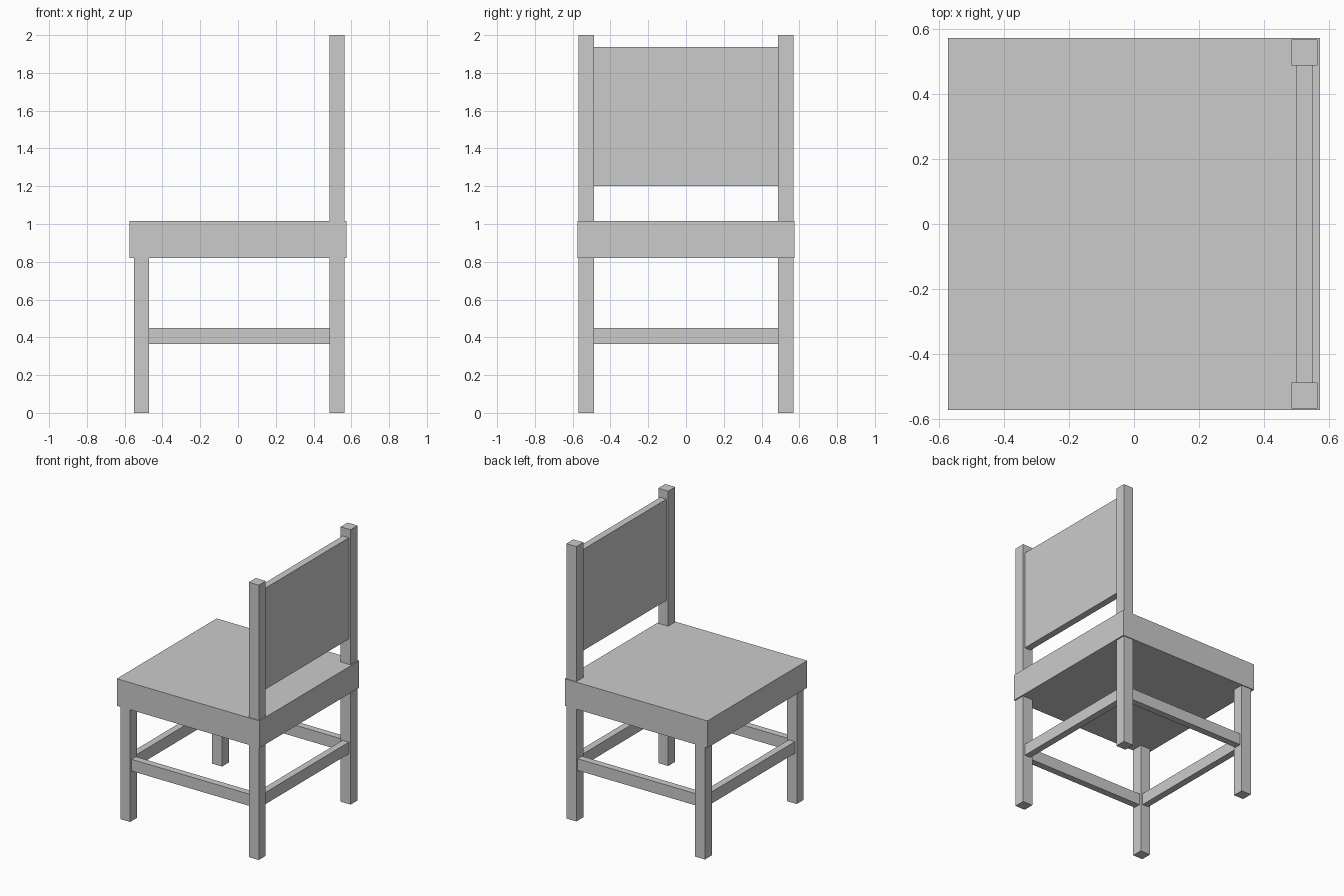
import bpy

if "Cube" in bpy.data.objects:
    bpy.data.objects.remove(bpy.data.objects["Cube"])

LEG = 0.08       # leg cross-section
RAIL = 0.05      # rail and back panel thickness
FRONT_X, BACK_X, SIDE_Y = -0.51, 0.525, 0.528   # leg centre lines


def box(name, x, y, z):
    """Add a box from (min, max) ranges on each axis."""
    ranges = (x, y, z)
    bpy.ops.mesh.primitive_cube_add(size=1, location=[(a + b) / 2 for a, b in ranges])
    obj = bpy.context.object
    obj.name = name
    obj.scale = [b - a for a, b in ranges]
    bpy.ops.object.transform_apply(location=False, rotation=False, scale=True)
    return obj


def around(centre, width):
    return (centre - width / 2, centre + width / 2)


# Gaps between the legs
span_x = (FRONT_X + LEG / 2, BACK_X - LEG / 2)
span_y = (-SIDE_Y + LEG / 2, SIDE_Y - LEG / 2)
rail_z = (0.365, 0.45)

# Seat
box("seat", (-0.574, 0.574), (-0.574, 0.574), (0.82, 1.017))

# Legs and side rails, on both sides
for side, y in (("right", -SIDE_Y), ("left", SIDE_Y)):
    box(f"front_leg_{side}", around(FRONT_X, LEG), around(y, LEG), (0, 0.82))
    box(f"back_post_{side}", around(BACK_X, LEG), around(y, LEG), (0, 2))
    box(f"side_rail_{side}", span_x, around(y, RAIL), rail_z)

# Cross rails between the front legs and between the back posts
box("front_rail", around(FRONT_X, RAIL), span_y, rail_z)
box("back_rail", around(BACK_X, RAIL), span_y, rail_z)

# Backrest panel
box("back_panel", around(BACK_X, RAIL), span_y, (1.20, 1.937))
